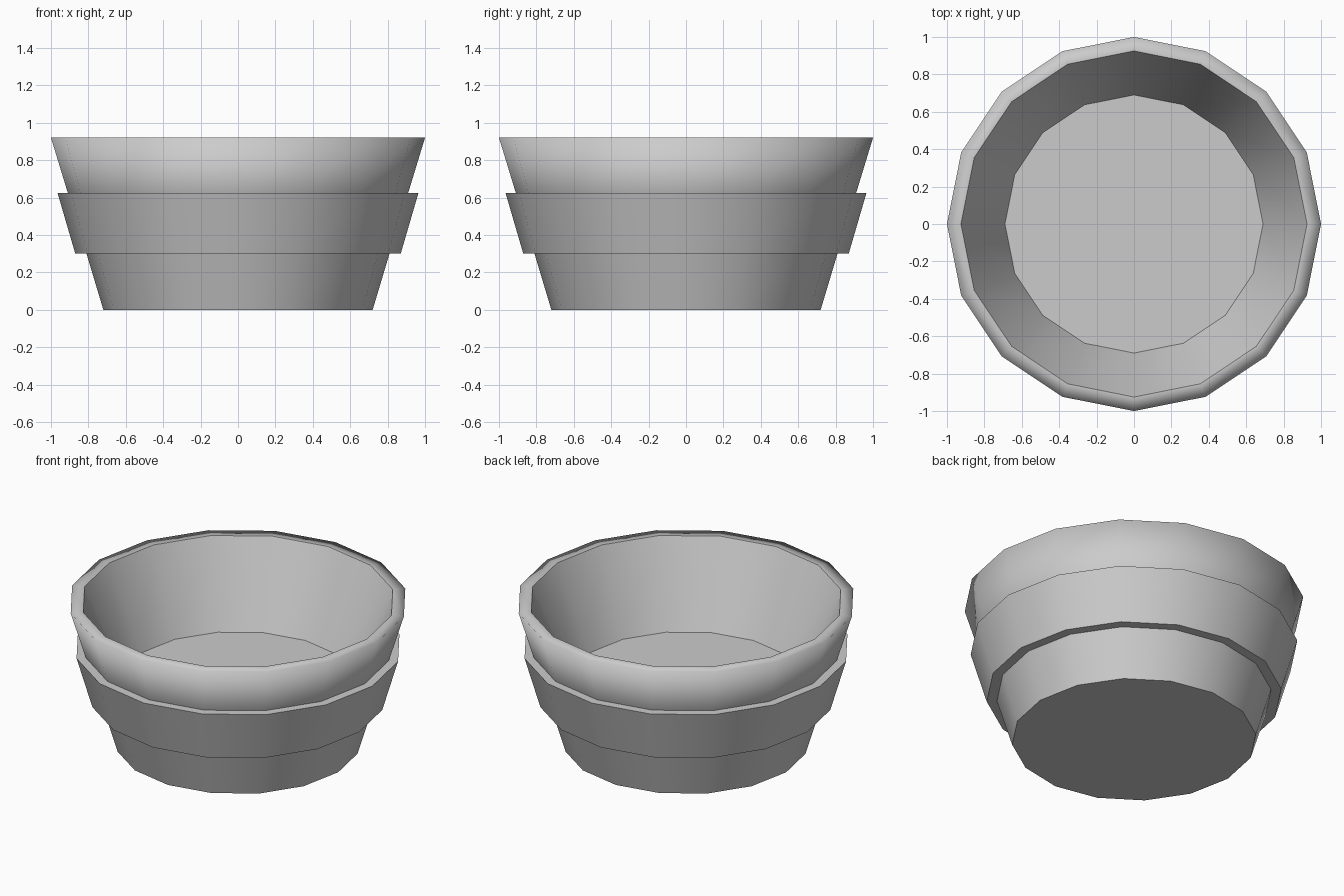
import bpy
import bmesh
from math import cos, sin, radians, tau

SIDES = 16

cube = bpy.data.objects.get("Cube")
if cube:
    bpy.data.objects.remove(cube, do_unlink=True)

# Single plain grey
grey = bpy.data.materials.new("plain grey")
grey.use_nodes = True
colour = (0.6, 0.6, 0.6, 1)
grey.diffuse_color = colour
grey.node_tree.nodes["Principled BSDF"].inputs["Base Color"].default_value = colour


def lathe(name, profile):
    """Spin (radius, height) points round z and cap both ends."""
    bm = bmesh.new()
    rings = [[bm.verts.new((r * cos(tau * i / SIDES), r * sin(tau * i / SIDES), z))
              for i in range(SIDES)] for r, z in profile]
    for low, high in zip(rings, rings[1:]):
        for i in range(SIDES):
            j = (i + 1) % SIDES
            bm.faces.new((low[i], low[j], high[j], high[i]))
    bm.faces.new(rings[0][::-1])
    bm.faces.new(rings[-1])
    bmesh.ops.recalc_face_normals(bm, faces=bm.faces)
    mesh = bpy.data.meshes.new(name)
    bm.to_mesh(mesh)
    bm.free()
    mesh.materials.append(grey)
    obj = bpy.data.objects.new(name, mesh)
    bpy.context.collection.objects.link(obj)
    return obj


# Tapered tub: base, stepped band, rim, inner wall and raised floor
tub = lathe("tub", [
    (0.72, 0), (0.81, 0.30),        # foot
    (0.87, 0.30), (0.965, 0.625),   # band
    (0.91, 0.625), (1.0, 0.92),     # upper wall
    (0.925, 0.92), (0.69, 0.40),    # rim and inside
])

bpy.ops.object.select_all(action="DESELECT")
tub.select_set(True)
bpy.context.view_layer.objects.active = tub
bpy.ops.object.shade_smooth_by_angle(angle=radians(50))

# Outer lip is softly shaded into the rim
verts = tub.data.vertices
for edge in tub.data.edges:
    if all(verts[v].co.xy.length > 0.99 for v in edge.vertices):
        edge.use_edge_sharp = False
